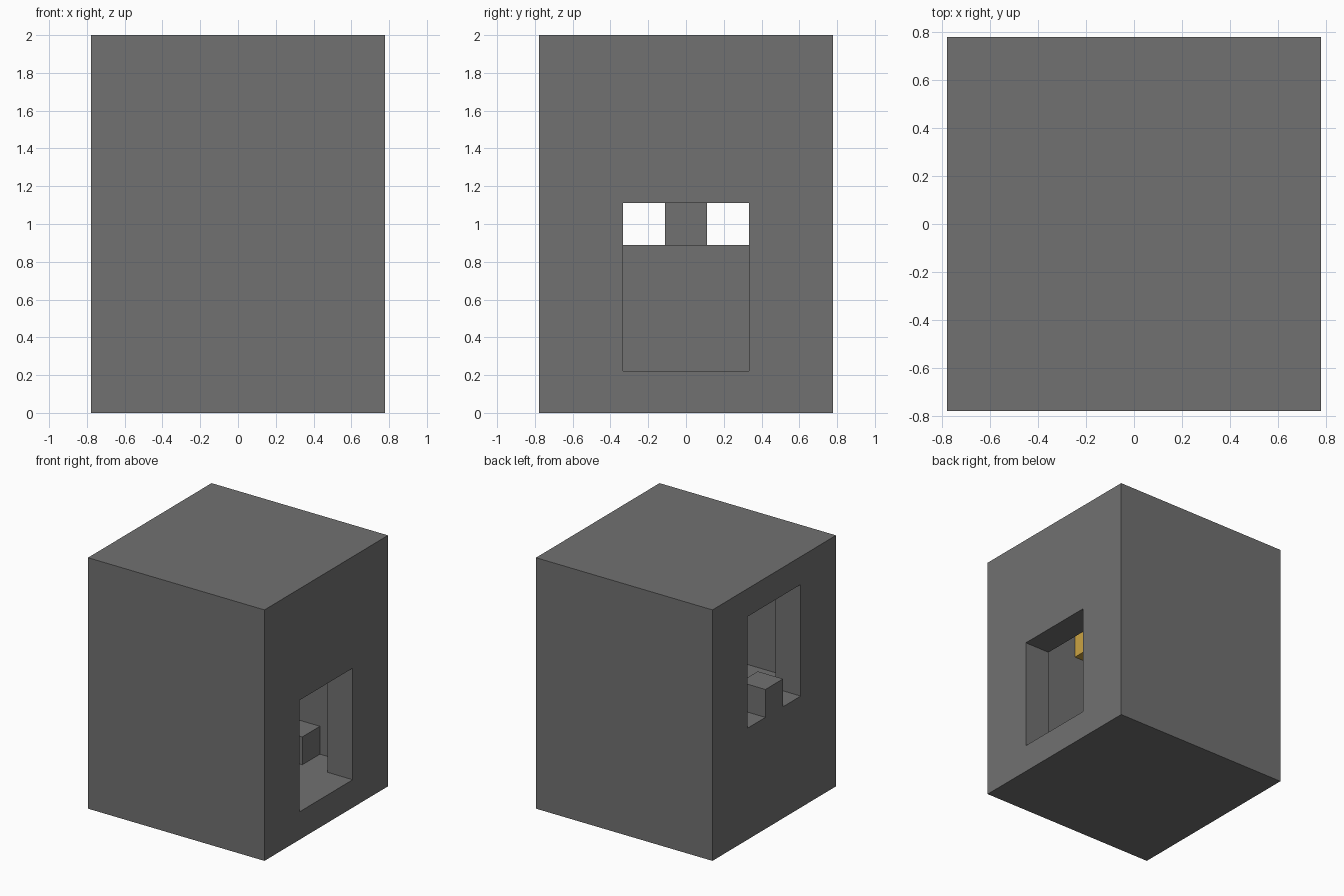
import bpy
import bmesh
from mathutils import Vector

if "Cube" in bpy.data.objects:
    bpy.data.objects.remove(bpy.data.objects["Cube"], do_unlink=True)

U = 2 / 9  # one building block


def material(name, color):
    mat = bpy.data.materials.new(name)
    mat.use_nodes = True
    mat.diffuse_color = (*color, 1)
    mat.node_tree.nodes["Principled BSDF"].inputs["Base Color"].default_value = (*color, 1)
    return mat


stone = material("grey_stone", (0.165, 0.165, 0.165))
glow = material("lamp_yellow", (0.6, 0.37, 0.055))


def finish(name, bm, mat):
    bmesh.ops.recalc_face_normals(bm, faces=bm.faces)
    mesh = bpy.data.meshes.new(name)
    bm.to_mesh(mesh)
    bm.free()
    mesh.materials.append(mat)
    obj = bpy.data.objects.new(name, mesh)
    bpy.context.scene.collection.objects.link(obj)
    return obj


def box(name, lo, hi, mat=stone):
    """Box between two corners given in block units."""
    lo, hi = Vector(lo) * U, Vector(hi) * U
    bm = bmesh.new()
    bmesh.ops.create_cube(bm, size=1)
    bmesh.ops.scale(bm, vec=hi - lo, verts=bm.verts)
    bmesh.ops.translate(bm, vec=(lo + hi) / 2, verts=bm.verts)
    return finish(name, bm, mat)


def extrude_profile(name, points, y0, y1, mat=stone):
    """Extrude an x-z profile along y, all in block units."""
    bm = bmesh.new()
    face = bm.faces.new([bm.verts.new((x * U, y0 * U, z * U)) for x, z in points])
    new = bmesh.ops.extrude_face_region(bm, geom=[face])["geom"]
    verts = [v for v in new if isinstance(v, bmesh.types.BMVert)]
    bmesh.ops.translate(bm, vec=(0, (y1 - y0) * U, 0), verts=verts)
    return finish(name, bm, mat)


# Outer walls, hollowed out and pierced by a low and a high doorway
walls = box("tower_walls", (-3.5, -3.5, 0), (3.5, 3.5, 9))
cutters = [
    box("room_cutter", (-2.5, -2.5, 1), (2.5, 2.5, 8)),
    box("low_door_cutter", (2, -1.5, 1), (4, 1.5, 5)),
    # the high doorway keeps one block standing in the middle of its sill
    box("high_door_cutter", (-4, -1.5, 5), (-2, 1.5, 8)),
    box("sill_slot_cutter_front", (-4, -1.5, 4), (-2, -0.5, 6)),
    box("sill_slot_cutter_back", (-4, 0.5, 4), (-2, 1.5, 6)),
]
for cutter in cutters:
    cutter.hide_render = True
    mod = walls.modifiers.new(cutter.name, "BOOLEAN")
    mod.operation = "DIFFERENCE"
    mod.solver = "EXACT"
    mod.object = cutter
graph = bpy.context.evaluated_depsgraph_get()
walls.data = bpy.data.meshes.new_from_object(walls.evaluated_get(graph))
walls.modifiers.clear()
for cutter in cutters:
    bpy.data.objects.remove(cutter, do_unlink=True)

# Two flights of steps along the side walls, and the landing joining them
steps = [(1.5, 1), (1.5, 2), (0.5, 2), (0.5, 3), (-0.5, 3), (-0.5, 4), (-2.5, 4), (-2.5, 1)]
for side, y in (("front", -2.5), ("back", 1.5)):
    extrude_profile(side + "_stairs", steps, y, y + 1)
box("landing", (-2.5, -1.5, 1), (-1.5, 1.5, 4))

# Lamp blocks on the side walls
for side, y in (("front", -2.5), ("back", 1.5)):
    box(side + "_lamp", (-0.5, y, 6), (0.5, y + 1, 7), glow)
